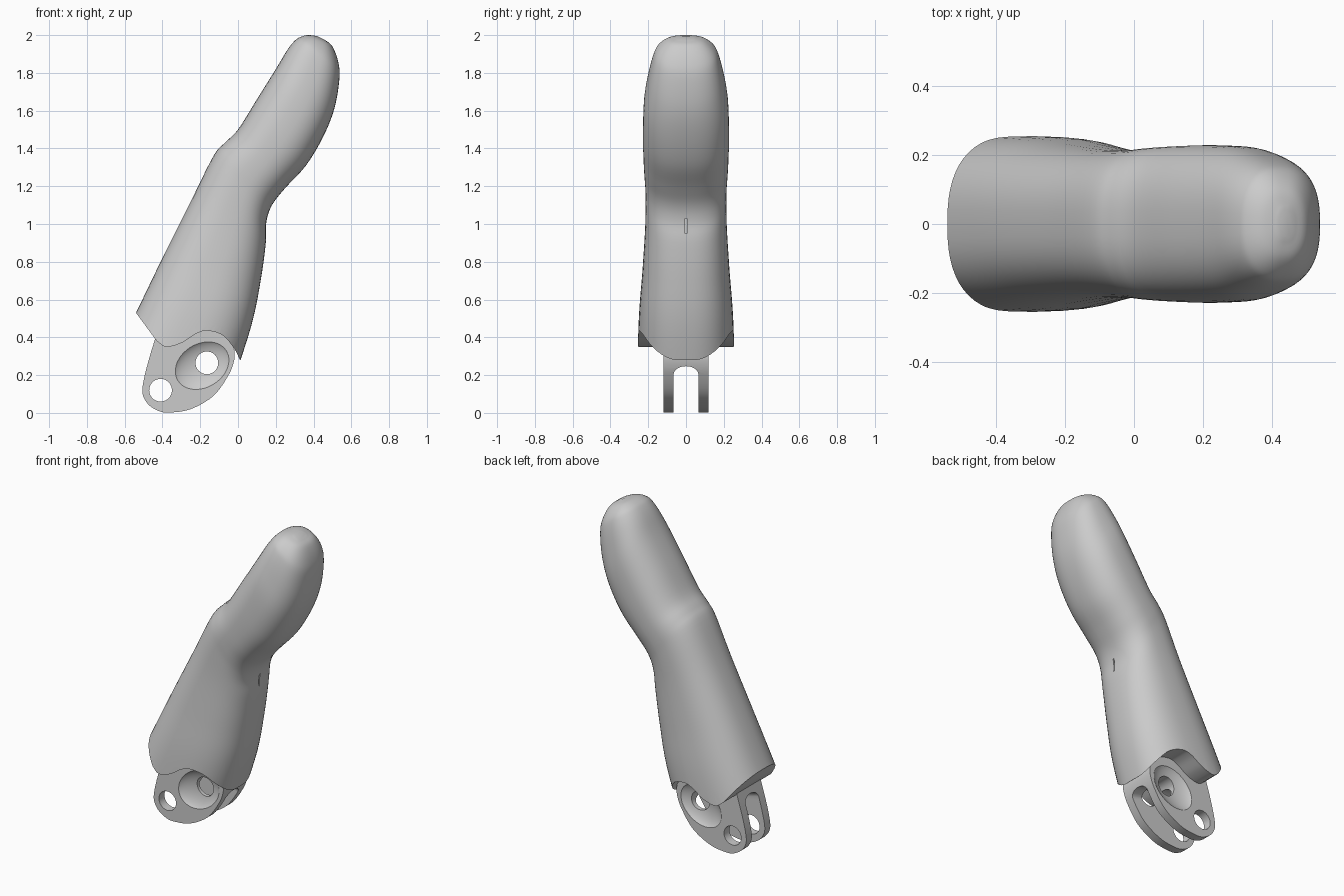
import bpy, bmesh, math
from mathutils import Vector, Matrix

cube = bpy.data.objects.get("Cube")
if cube:
    bpy.data.objects.remove(cube, do_unlink=True)


def smooth_path(pts, steps):
    """Catmull-Rom curve through points of any dimension."""
    pts = [Vector(p) for p in pts]
    pts = [pts[0] * 2 - pts[1]] + pts + [pts[-1] * 2 - pts[-2]]
    out = []
    for a, b, c, d in zip(pts, pts[1:], pts[2:], pts[3:]):
        for i in range(steps):
            t = i / steps
            out.append((b * 2 + (c - a) * t + (a * 2 - b * 5 + c * 4 - d) * t ** 2
                        + (b * 3 - a - c * 3 + d) * t ** 3) / 2)
    return out + [pts[-2]]


def make_object(name, bm):
    bmesh.ops.recalc_face_normals(bm, faces=bm.faces)
    mesh = bpy.data.meshes.new(name)
    bm.to_mesh(mesh)
    bm.free()
    obj = bpy.data.objects.new(name, mesh)
    bpy.context.collection.objects.link(obj)
    return obj


def loft(name, rings):
    bm = bmesh.new()
    rows = [[bm.verts.new(p) for p in ring] for ring in rings]
    n = len(rows[0])
    for a, b in zip(rows, rows[1:]):
        for i in range(n):
            j = (i + 1) % n
            bm.faces.new((a[i], a[j], b[j], b[i]))
    bm.faces.new(rows[0])
    bm.faces.new(rows[-1])
    return make_object(name, bm)


def prism(name, outline, half):
    """Side outline in x, z extruded across y."""
    return loft(name, [[(p[0], y, p[1]) for p in outline] for y in (-half, half)])


def cut(target, cutter):
    cutter.hide_render = True
    mod = target.modifiers.new("cut", 'BOOLEAN')
    mod.operation = 'DIFFERENCE'
    mod.solver = 'EXACT'
    mod.object = cutter
    bpy.context.view_layer.objects.active = target
    bpy.ops.object.modifier_apply(modifier=mod.name)
    bpy.data.objects.remove(cutter, do_unlink=True)


# Finger sleeve: back x, back z, pad x, pad z, half width
stations = [
    (-0.75, 0.10, -0.04, 0.12, 0.26), (-0.54, 0.53, 0.07, 0.46, 0.25),
    (-0.40, 0.82, 0.12, 0.70, 0.23), (-0.25, 1.12, 0.147, 0.90, 0.215),
    (-0.13, 1.36, 0.15, 1.01, 0.215), (-0.07, 1.43, 0.18, 1.10, 0.22),
    (0.00, 1.50, 0.25, 1.19, 0.225), (0.10, 1.66, 0.36, 1.31, 0.228),
    (0.20, 1.82, 0.45, 1.46, 0.222), (0.26, 1.92, 0.51, 1.61, 0.20),
    (0.30, 1.97, 0.537, 1.77, 0.175), (0.33, 1.99, 0.53, 1.86, 0.15),
    (0.37, 2.00, 0.50, 1.94, 0.10), (0.42, 1.995, 0.46, 1.975, 0.04),
]


def section(s, sides=56):
    back, pad = Vector((s[0], 0, s[1])), Vector((s[2], 0, s[3]))
    mid, axis = (back + pad) / 2, (pad - back) / 2
    ring = []
    for i in range(sides):
        a = math.tau * i / sides
        c, n = math.cos(a), math.sin(a)
        c = math.copysign(abs(c) ** 0.8, c)
        n = math.copysign(abs(n) ** 0.8, n)
        ring.append(mid + axis * c + Vector((0, s[4] * n, 0)))
    return ring


finger = loft("finger_sleeve", [section(s) for s in smooth_path(stations, 5)])

# Wavy lower rim of the sleeve
wave = smooth_path([(-0.43, 0.38), (-0.38, 0.35), (-0.30, 0.37), (-0.22, 0.42),
                    (-0.16, 0.435), (-0.08, 0.41), (-0.02, 0.34), (0.01, 0.28)], 6)
rim = [(-0.54, 0.53)] + wave + [(0.4, 0.2), (0.4, -0.3), (-1.1, -0.3), (-1.1, 1.29)]
cut(finger, prism("rim_cutter", rim, 0.6))

# Narrow slit in the pad
cut(finger, prism("slit_cutter", [(0.11, 0.95), (0.3, 0.95), (0.3, 1.03), (0.11, 1.03)], 0.004))

# Hinge fork
fork_side = smooth_path([(-0.43, 0.42), (-0.47, 0.29), (-0.50, 0.17), (-0.505, 0.10),
                         (-0.475, 0.045), (-0.42, 0.01), (-0.36, 0.002), (-0.25, 0.02),
                         (-0.13, 0.09), (-0.05, 0.20), (-0.02, 0.28), (-0.02, 0.34)], 5)
fork = prism("hinge_fork", fork_side + [(-0.06, 0.48), (-0.36, 0.48)], 0.12)

# Arched slot between the two lugs
arch = [(-0.065, -0.6)]
for i in range(13):
    a = math.pi * (1 - i / 12)
    arch.append((0.065 * math.cos(a), 0.045 * math.sin(a) - 0.045))
arch.append((0.065, -0.6))
cut(fork, loft("slot_cutter", [[(x, y, top + z) for y, z in arch]
                               for x, top in ((-0.8, 0.44), (0.2, 0.19))]))

# Pin holes through both lugs
for x, z in ((-0.41, 0.12), (-0.165, 0.265)):
    hole = [(x + 0.06 * math.cos(math.tau * i / 40), z + 0.06 * math.sin(math.tau * i / 40))
            for i in range(40)]
    cut(fork, prism("pin_cutter", hole, 0.4))

# Shallow dishes on the outer faces around the upper pin
for side in (-1, 1):
    bm = bmesh.new()
    bmesh.ops.create_uvsphere(bm, u_segments=48, v_segments=32, radius=1)
    bmesh.ops.transform(bm, verts=bm.verts, matrix=(
        Matrix.Translation((-0.19, side * 0.15, 0.25)) @ Matrix.Rotation(-0.55, 4, 'Y')
        @ Matrix.Diagonal((0.17, 0.065, 0.13, 1))))
    cut(fork, make_object("dish_cutter", bm))

# Smooth shading with crisp rims
for obj in (finger, fork):
    bpy.ops.object.select_all(action='DESELECT')
    obj.select_set(True)
    bpy.context.view_layer.objects.active = obj
    bpy.ops.object.shade_smooth_by_angle(angle=math.radians(35))
